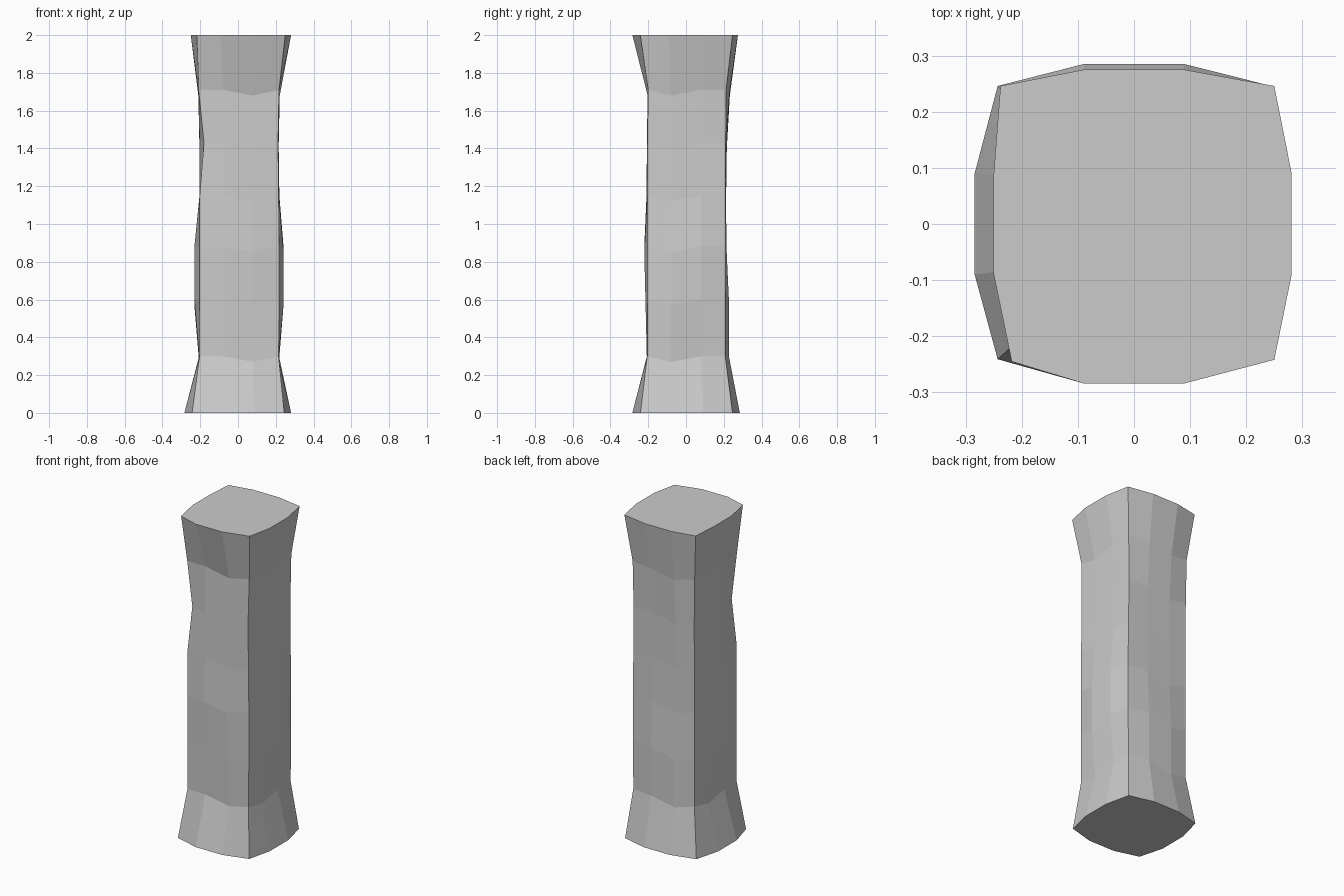
import bpy, bmesh

# Ring levels: z, left, right, front, back (face bulge), corner left, corner right, corner front, corner back
RINGS = [
    (0.00, -0.284, 0.281, -0.284, 0.285, -0.243, 0.245, -0.241, 0.246),
    (0.30, -0.206, 0.217, -0.207, 0.227, -0.203, 0.215, -0.205, 0.208),
    (0.60, -0.231, 0.241, -0.214, 0.227, -0.203, 0.218, -0.205, 0.208),
    (0.88, -0.231, 0.241, -0.221, 0.214, -0.203, 0.218, -0.205, 0.208),
    (1.15, -0.204, 0.219, -0.209, 0.212, -0.203, 0.215, -0.205, 0.208),
    (1.43, -0.204, 0.215, -0.207, 0.216, -0.203, 0.212, -0.205, 0.210),
    (1.71, -0.210, 0.221, -0.203, 0.232, -0.208, 0.217, -0.200, 0.212),
    (2.00, -0.250, 0.281, -0.284, 0.275, -0.238, 0.250, -0.242, 0.246),
]


def ring_points(level):
    z, l, r, f, b, cl, cr, cf, cb = RINGS[level]
    flared = level in (0, len(RINGS) - 1)
    m = 0.09 if flared else 0.08
    dip = 0 if flared else 0.03
    pts = [(cl, cf, z), (-m, f, z), (m, f, z - dip),
           (cr, cf, z), (r, -m, z - dip), (r, m, z),
           (cr, cb, z), (m, b, z), (-m, b, z - dip),
           (cl, cb, z), (l, m, z - dip), (l, -m, z)]
    # chipped front-left corner
    if level == 5:
        pts[0] = (-0.180, -0.190, z)
    if level == len(RINGS) - 1:
        pts[0] = (-0.218, -0.245, z)
    return pts


# Twelve-sided worn stone pillar, lofted ring by ring
bm = bmesh.new()
rings = [[bm.verts.new(p) for p in ring_points(i)] for i in range(len(RINGS))]
for low, high in zip(rings, rings[1:]):
    for i in range(12):
        j = (i + 1) % 12
        bm.faces.new((low[i], low[j], high[j], high[i]))
bm.faces.new(rings[0][::-1])
bm.faces.new(rings[-1])
bmesh.ops.recalc_face_normals(bm, faces=bm.faces)
mesh = bpy.data.meshes.new("stone_pillar")
bm.to_mesh(mesh)
bm.free()
pillar = bpy.data.objects.new("stone_pillar", mesh)
bpy.context.collection.objects.link(pillar)
